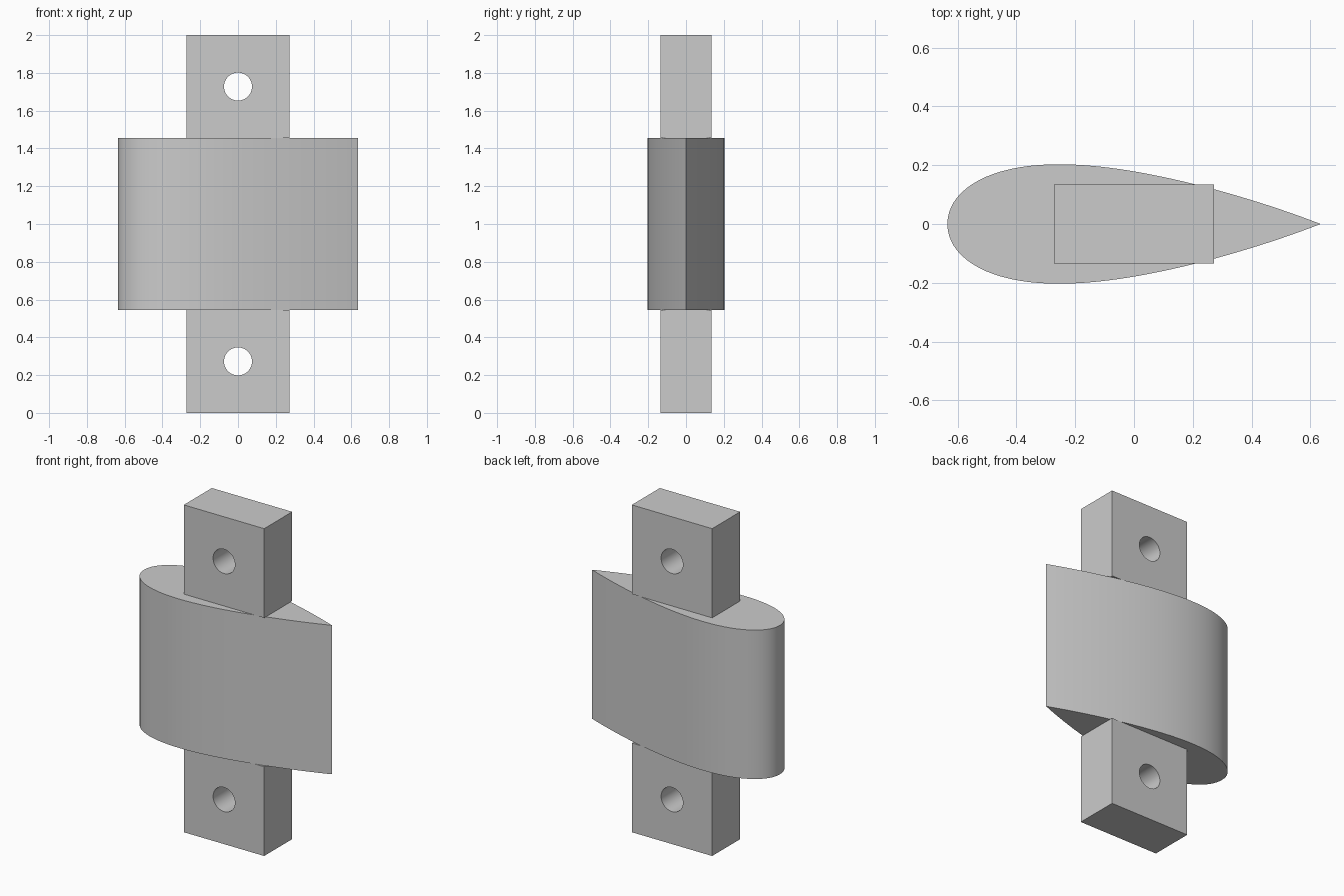
import bpy, bmesh, math

cube = bpy.data.objects.get("Cube")
if cube:
    bpy.data.objects.remove(cube, do_unlink=True)

# Plain grey finish
grey = bpy.data.materials.new("plain_grey")
grey.use_nodes = True
colour = (0.6, 0.6, 0.6, 1)
grey.diffuse_color = colour
grey.node_tree.nodes["Principled BSDF"].inputs["Base Color"].default_value = colour

CHORD, THICKNESS = 1.27, 0.32
LUG_W, LUG_D, LUG_H = 0.543, 0.27, 0.545
HOLE_R = 0.074


def prism(name, outline, height):
    """Extrude a closed XY outline upwards from z = 0."""
    bm = bmesh.new()
    face = bm.faces.new([bm.verts.new((x, y, 0)) for x, y in outline])
    top = bmesh.ops.extrude_face_region(bm, geom=[face])["geom"]
    verts = [v for v in top if isinstance(v, bmesh.types.BMVert)]
    bmesh.ops.translate(bm, verts=verts, vec=(0, 0, height))
    bmesh.ops.recalc_face_normals(bm, faces=bm.faces)
    mesh = bpy.data.meshes.new(name)
    bm.to_mesh(mesh)
    bm.free()
    mesh.materials.append(grey)
    obj = bpy.data.objects.new(name, mesh)
    bpy.context.collection.objects.link(obj)
    return obj


def smooth(obj):
    bpy.ops.object.select_all(action="DESELECT")
    obj.select_set(True)
    bpy.context.view_layer.objects.active = obj
    bpy.ops.object.shade_smooth_by_angle(angle=math.radians(30))


def half_thickness(t):
    """Symmetric wing section with a closed trailing edge."""
    return 5 * THICKNESS * CHORD * (0.2969 * math.sqrt(t) - 0.126 * t
                                    - 0.3516 * t**2 + 0.2843 * t**3 - 0.1036 * t**4)


# Foil body, with stations crowded towards the rounded nose
steps = 48
stations = [(1 - math.cos(math.pi * i / steps)) / 2 for i in range(steps + 1)]
upper = [((t - 0.5) * CHORD, half_thickness(t)) for t in stations]
upper[-1] = (CHORD / 2, 0)
lower = [(x, -y) for x, y in upper[-2:0:-1]]
foil = prism("foil_body", upper + lower, 2 - 2 * LUG_H)
foil.location.z = LUG_H
smooth(foil)

# Mounting lugs, each with a bolt hole from front to back
w, d = LUG_W / 2, LUG_D / 2
circle = [(HOLE_R * math.cos(a), HOLE_R * math.sin(a))
          for a in (math.tau * i / 48 for i in range(48))]
for name, base in (("lower_lug", 0), ("upper_lug", 2 - LUG_H)):
    lug = prism(name, [(-w, -d), (w, -d), (w, d), (-w, d)], LUG_H)
    lug.location.z = base
    cutter = prism(name + "_hole_cutter", circle, 1)
    cutter.rotation_euler.x = math.pi / 2
    cutter.location = (0, 0.5, base + LUG_H / 2)
    cut = lug.modifiers.new("bolt_hole", "BOOLEAN")
    cut.operation, cut.object, cut.solver = "DIFFERENCE", cutter, "EXACT"
    bpy.context.view_layer.update()
    bpy.context.view_layer.objects.active = lug
    bpy.ops.object.modifier_apply(modifier=cut.name)
    bpy.data.objects.remove(cutter, do_unlink=True)
    smooth(lug)
